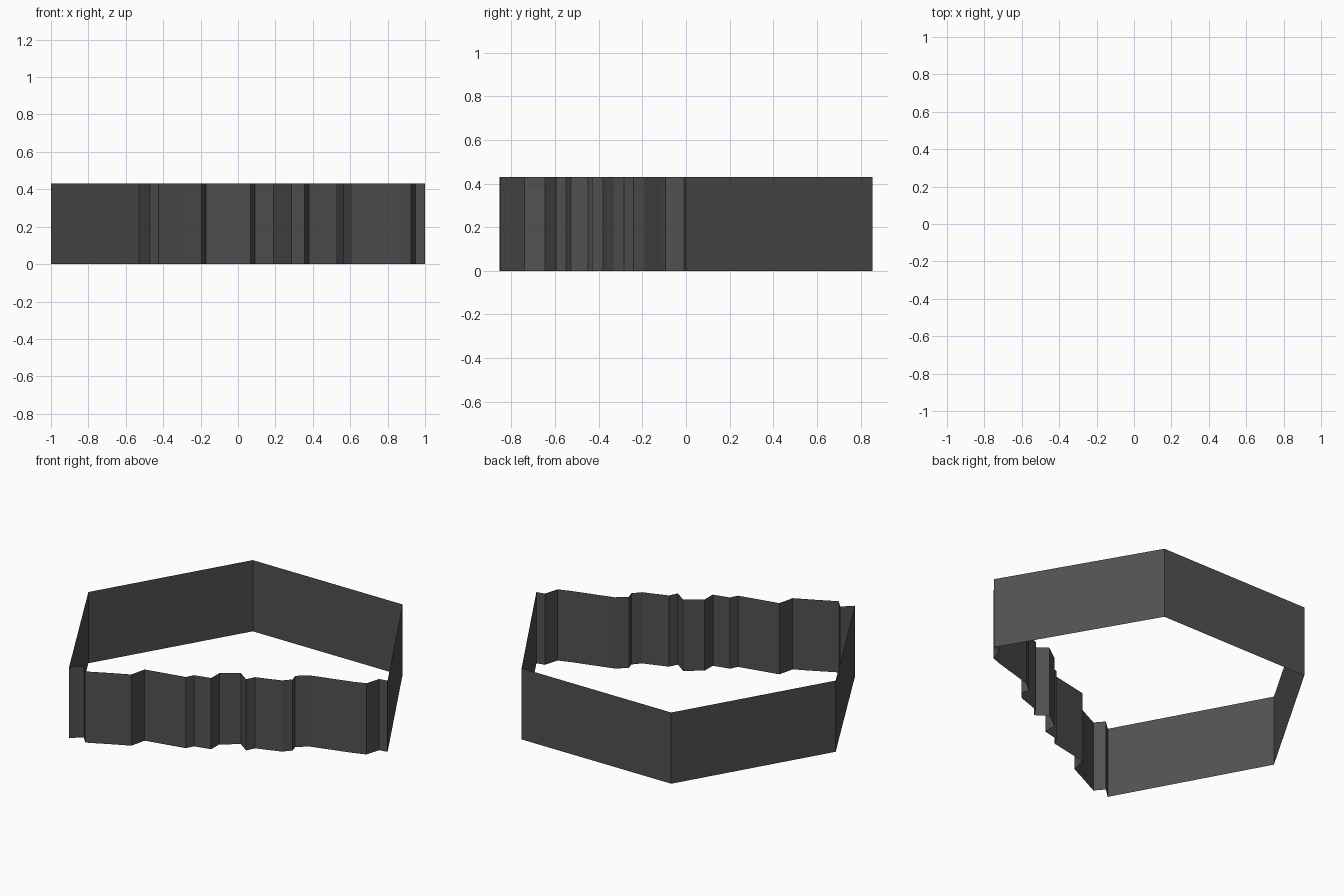
import bpy, bmesh

if "Cube" in bpy.data.objects:
    bpy.data.objects.remove(bpy.data.objects["Cube"])

HEIGHT = 0.43

# Flat dark stone colour
stone = bpy.data.materials.new("dark stone grey")
stone.diffuse_color = (0.085, 0.08, 0.079, 1)
stone.use_nodes = True
stone.node_tree.nodes["Principled BSDF"].inputs["Base Color"].default_value = stone.diffuse_color


def wall(name, path):
    """Raise an open plan path into a thin standing wall."""
    bm = bmesh.new()
    verts = [bm.verts.new((x, y, 0)) for x, y in path]
    edges = [bm.edges.new(pair) for pair in zip(verts, verts[1:])]
    raised = bmesh.ops.extrude_edge_only(bm, edges=edges)["geom"]
    top = [g for g in raised if isinstance(g, bmesh.types.BMVert)]
    bmesh.ops.translate(bm, verts=top, vec=(0, 0, HEIGHT))
    # Face normals away from the middle of the tile
    for f in bm.faces:
        f.normal_update()
        ax, ay = f.edges[0].verts[0].co.xy
        out = f.normal.dot(f.calc_center_median() - bm_center)
        if out < 0:
            f.normal_flip()
    mesh = bpy.data.meshes.new(name)
    bm.to_mesh(mesh)
    bm.free()
    mesh.materials.append(stone)
    obj = bpy.data.objects.new(name, mesh)
    bpy.context.collection.objects.link(obj)


from mathutils import Vector
bm_center = Vector((0, 0.2, HEIGHT / 2))

# Straight sides of the hexagonal tile
START, END = (-0.53, -0.855), (1, 0)
wall("hexagon_sides", [END, (0.5, 0.855), (-0.5, 0.855), (-1, 0), START])

# Broken rocky edge cutting off one corner
wall("rocky_edge", [
    START, (-0.47, -0.80), (-0.425, -0.852), (-0.38, -0.83), (-0.29, -0.785),
    (-0.195, -0.74), (-0.172, -0.645), (0.068, -0.595), (0.092, -0.55),
    (0.19, -0.527), (0.19, -0.45), (0.285, -0.38), (0.355, -0.43),
    (0.38, -0.38), (0.525, -0.33), (0.565, -0.285), (0.55, -0.24),
    (0.61, -0.19), (0.855, -0.12), (0.925, -0.095), (0.95, -0.01), END])
